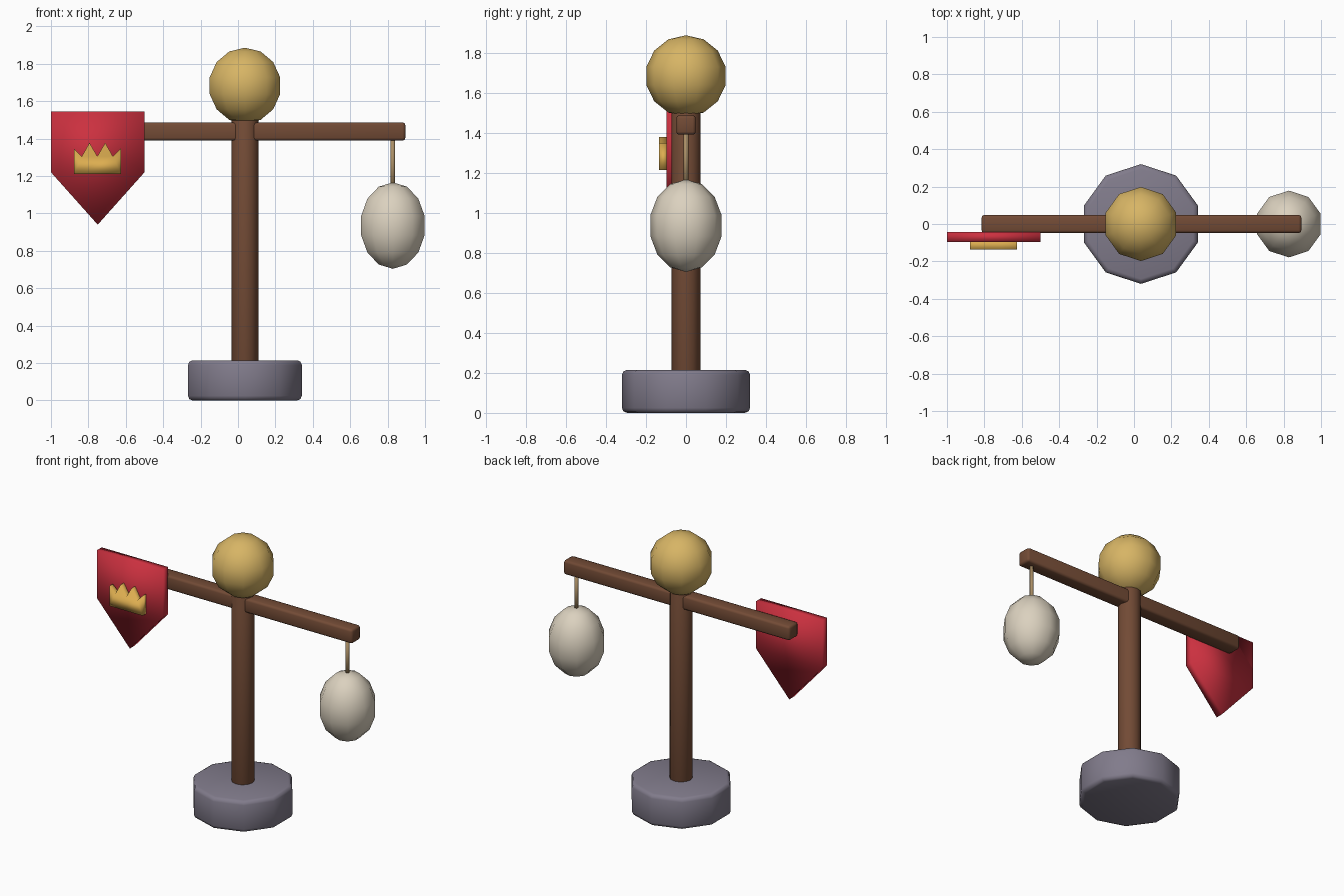
import bpy
import bmesh

cube = bpy.data.objects.get("Cube")
if cube:
    bpy.data.objects.remove(cube, do_unlink=True)

CX = 0.037  # post axis


def material(name, color):
    m = bpy.data.materials.new(name)
    m.use_nodes = True
    m.diffuse_color = (*color, 1)
    m.node_tree.nodes["Principled BSDF"].inputs["Base Color"].default_value = (*color, 1)
    return m


wood = material("brown wood", (0.17, 0.07, 0.036))
stone = material("grey stone", (0.22, 0.2, 0.26))
gold = material("soft gold", (0.68, 0.46, 0.13))
crown_gold = material("deep gold", (0.72, 0.42, 0.08))
red = material("red cloth", (0.6, 0.03, 0.05))
sack = material("pale sack", (0.71, 0.64, 0.52))
twine = material("tan rope", (0.4, 0.27, 0.13))


def finish(obj, name, mat, bevel=0):
    obj.name = name
    obj.data.materials.append(mat)
    obj.data.shade_smooth()
    if bevel:
        mod = obj.modifiers.new("rounded edges", "BEVEL")
        mod.width = bevel
        mod.segments = 2
        mod.limit_method = "ANGLE"
        mod.angle_limit = 0.8
    return obj


def cylinder(name, mat, x, radius, z0, z1, sides, bevel=0):
    bpy.ops.mesh.primitive_cylinder_add(vertices=sides, radius=radius, depth=z1 - z0,
                                        location=(x, 0, (z0 + z1) / 2))
    return finish(bpy.context.object, name, mat, bevel)


def ball(name, mat, x, z, radius, height):
    bpy.ops.mesh.primitive_uv_sphere_add(segments=10, ring_count=7, radius=1, location=(x, 0, z))
    obj = bpy.context.object
    obj.scale = (radius, radius, height)
    return finish(obj, name, mat)


def plate(name, mat, outline, y_front, y_back):
    """Extrude an x-z outline from front to back."""
    bm = bmesh.new()
    face = bm.faces.new([bm.verts.new((x, y_front, z)) for x, z in outline])
    new = bmesh.ops.extrude_face_region(bm, geom=[face])["geom"]
    for v in new:
        if isinstance(v, bmesh.types.BMVert):
            v.co.y = y_back
    bmesh.ops.recalc_face_normals(bm, faces=bm.faces)
    mesh = bpy.data.meshes.new(name)
    bm.to_mesh(mesh)
    bm.free()
    obj = bpy.data.objects.new(name, mesh)
    bpy.context.collection.objects.link(obj)
    return finish(obj, name, mat)


def mirrored(half, cx):
    """Outline from its right half, listed from bottom to top."""
    left = [(-x, z) for x, z in reversed(half) if x > 0]
    return [(cx + x, z) for x, z in half + left]


# Stand
cylinder("base", stone, CX, 0.32, 0, 0.215, 10, 0.025)
cylinder("post", wood, CX, 0.072, 0.15, 1.51, 12, 0.012)
ball("top_ball", gold, CX, 1.683, 0.203, 0.203)

# Crossbeam
bpy.ops.mesh.primitive_cube_add(size=1, location=(0.04, 0, 1.438))
beam = bpy.context.object
beam.dimensions = (1.71, 0.097, 0.097)
bpy.ops.object.transform_apply(location=False, rotation=False, scale=True)
finish(beam, "crossbeam", wood, 0.015)

# Hanging weight
cylinder("rope", twine, 0.828, 0.012, 1.12, 1.4, 8)
ball("hanging_sack", sack, 0.828, 0.935, 0.183, 0.231)

# Banner with crown emblem
plate("banner", red, mirrored([(0, 0.94), (0.25, 1.22), (0.25, 1.545)], -0.75), -0.097, -0.044)
plate("crown_emblem", crown_gold,
      mirrored([(0.126, 1.212), (0.126, 1.348), (0.083, 1.305), (0.042, 1.378), (0, 1.305)], -0.752),
      -0.135, -0.09)
